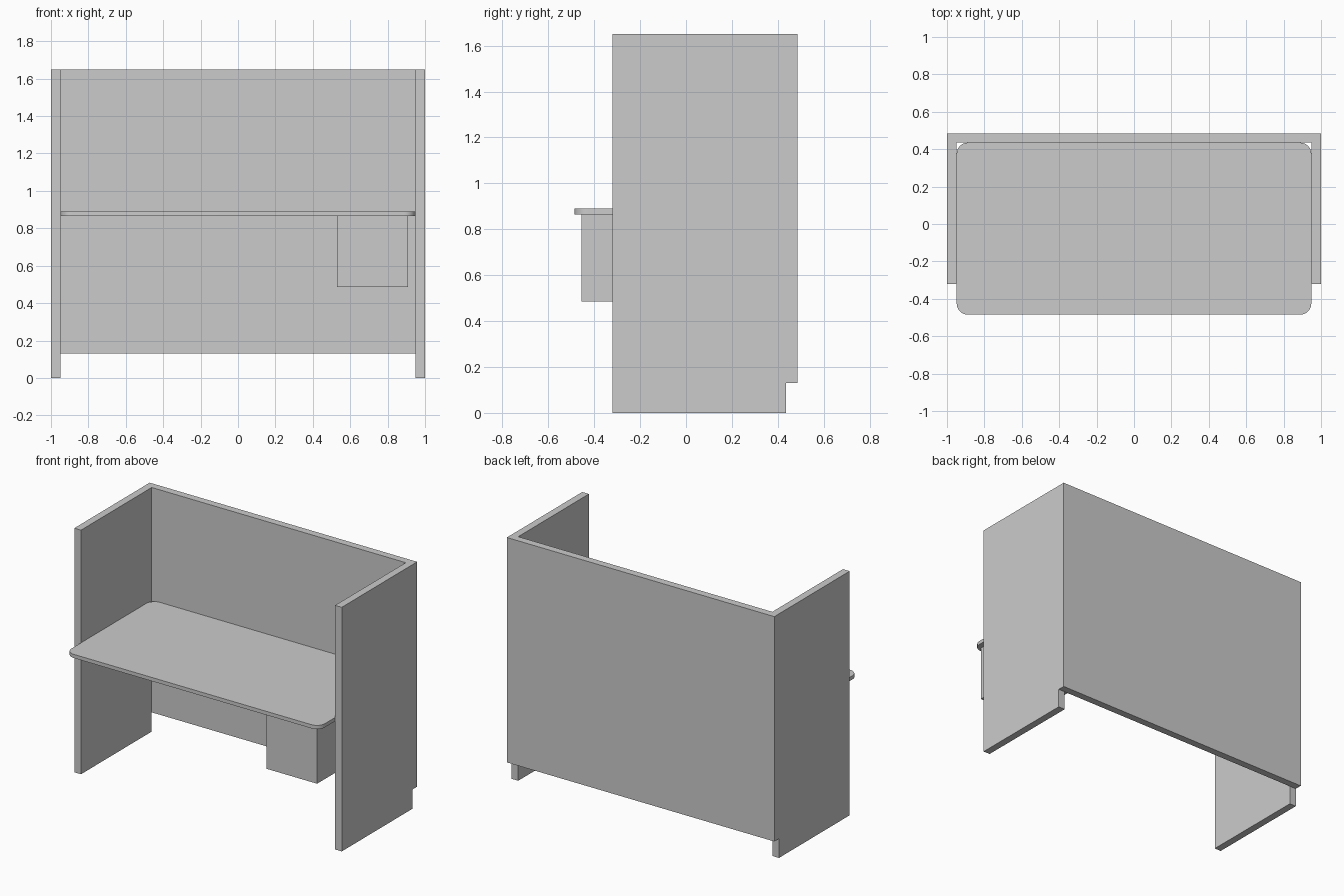
import bpy
import bmesh
from itertools import product

if "Cube" in bpy.data.objects:
    bpy.data.objects.remove(bpy.data.objects["Cube"])

grey = bpy.data.materials.new("light_grey")
grey.use_nodes = True
grey.diffuse_color = (0.6, 0.6, 0.6, 1)
grey.node_tree.nodes["Principled BSDF"].inputs["Base Color"].default_value = (0.6, 0.6, 0.6, 1)


def finish(name, bm):
    bmesh.ops.recalc_face_normals(bm, faces=bm.faces)
    mesh = bpy.data.meshes.new(name)
    bm.to_mesh(mesh)
    bm.free()
    mesh.materials.append(grey)
    obj = bpy.data.objects.new(name, mesh)
    bpy.context.collection.objects.link(obj)
    return obj


def add_box(bm, low, high):
    verts = bmesh.ops.create_cube(bm, size=1)["verts"]
    for v in verts:
        v.co = [high[a] if v.co[a] > 0 else low[a] for a in range(3)]


# Wraparound screen: side panels and raised back joined without seams
WALL = 0.05
FRONT, BACK = -0.32, 0.485
xs = (-1, -1 + WALL, 1 - WALL, 1)
ys = (FRONT, BACK - WALL, BACK)
zs = (0, 0.13, 1.65)


def filled(i, j, k):
    if not (0 <= i < 3 and 0 <= j < 2 and 0 <= k < 2):
        return False
    return k == 1 if j == 1 else i != 1


bm = bmesh.new()
for cell in product(range(3), range(2), range(2)):
    if not filled(*cell):
        continue
    for axis, side in product(range(3), range(2)):
        beyond = list(cell)
        beyond[axis] += 2 * side - 1
        if filled(*beyond):
            continue
        corners = []
        for a, b in ((0, 0), (1, 0), (1, 1), (0, 1)):
            idx = list(cell)
            idx[axis] += side
            idx[(axis + 1) % 3] += a
            idx[(axis + 2) % 3] += b
            corners.append(bm.verts.new((xs[idx[0]], ys[idx[1]], zs[idx[2]])))
        bm.faces.new(corners)
bmesh.ops.remove_doubles(bm, verts=bm.verts, dist=0.001)
bmesh.ops.recalc_face_normals(bm, faces=bm.faces)
bmesh.ops.dissolve_limit(bm, angle_limit=0.01, verts=bm.verts, edges=bm.edges)
finish("privacy_screen", bm)

# Desk top with rounded corners
bm = bmesh.new()
add_box(bm, (-0.948, -0.485, 0.865), (0.948, 0.435, 0.89))
uprights = [e for e in bm.edges if abs(e.verts[0].co.z - e.verts[1].co.z) > 0.01]
bmesh.ops.bevel(bm, geom=uprights, offset=0.06, segments=8, profile=0.5, affect='EDGES')
desk = finish("desk_top", bm)
bpy.context.view_layer.objects.active = desk
desk.select_set(True)
bpy.ops.object.shade_smooth_by_angle()

# Drawer unit hanging under the desk top
bm = bmesh.new()
add_box(bm, (0.53, -0.455, 0.485), (0.91, 0.15, 0.865))
finish("drawer_unit", bm)
